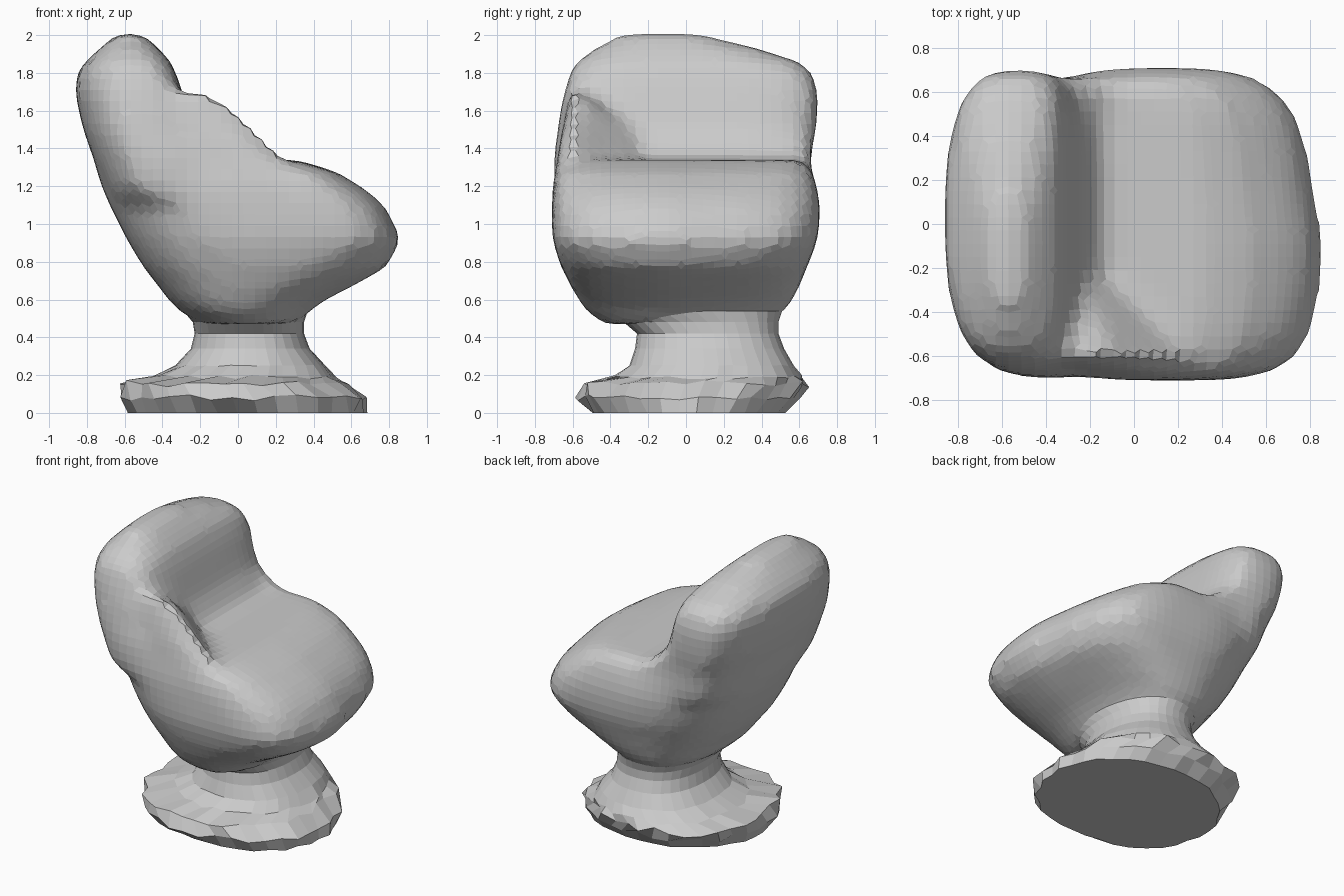
import bpy, bmesh, random
from math import cos, sin, pi
random.seed(4)


def mesh_object(name, bm):
    bmesh.ops.recalc_face_normals(bm, faces=bm.faces[:])
    me = bpy.data.meshes.new(name)
    bm.to_mesh(me)
    bm.free()
    ob = bpy.data.objects.new(name, me)
    bpy.context.collection.objects.link(ob)
    return ob


def loft(bm, rings, sides, jitters=None):
    """Stack rounded rings: (z, x0, x1, y0, y1, squareness at +x, at -x)."""
    prev = None
    for r, (z, x0, x1, y0, y1, nf, nr) in enumerate(rings):
        jit = jitters[r] if jitters else 0
        ring = []
        for i in range(sides):
            a = 2 * pi * (i + 0.5) / sides
            c, s = cos(a), sin(a)
            n = nf if c > 0 else nr
            k = (abs(c) ** n + abs(s) ** n) ** (-1 / n)
            k *= 1 + random.uniform(-jit, jit)
            ring.append(bm.verts.new(((x0 + x1) / 2 + (x1 - x0) / 2 * c * k,
                                      (y0 + y1) / 2 + (y1 - y0) / 2 * s * k,
                                      z + (random.uniform(-jit, jit) * 0.4 if r else 0))))
        if prev:
            for i in range(sides):
                j = (i + 1) % sides
                bm.faces.new((prev[i], prev[j], ring[j], ring[i]))
        else:
            bm.faces.new(ring[::-1])
        prev = ring
    bm.faces.new(prev)


def hull(bm, points):
    vs = [bm.verts.new(p) for p in points]
    res = bmesh.ops.convex_hull(bm, input=vs)
    junk = [v for v in res["geom_interior"] if isinstance(v, bmesh.types.BMVert)]
    bmesh.ops.delete(bm, geom=junk, context='VERTS')


bm = bmesh.new()
# Seat cushion and rounded shell underneath
loft(bm, [
    (0.47, -0.20, 0.32, -0.44, 0.44, 2.2, 2.2),
    (0.54, -0.31, 0.38, -0.53, 0.52, 2.3, 2.3),
    (0.60, -0.37, 0.47, -0.57, 0.57, 2.5, 2.4),
    (0.67, -0.42, 0.61, -0.61, 0.60, 2.8, 2.5),
    (0.77, -0.50, 0.79, -0.66, 0.64, 3.5, 2.6),
    (0.92, -0.59, 0.87, -0.71, 0.70, 5.0, 2.6),
    (1.08, -0.67, 0.79, -0.71, 0.71, 5.0, 2.6),
    (1.17, -0.71, 0.70, -0.71, 0.70, 5.0, 2.6),
    (1.28, -0.75, 0.52, -0.69, 0.67, 6.0, 2.6),
    (1.34, -0.76, 0.31, -0.65, 0.63, 6.0, 2.6)], 48)
# Pull the front edge back at its far and near ends
for v in bm.verts:
    if v.co.x > 0:
        bend = 0.11 if v.co.y > -0.1 else 0.05
        v.co.x -= min(1, v.co.x / 0.6) * bend * abs((v.co.y + 0.1) / 0.7)
# Leaning backrest
loft(bm, [
    (1.15, -0.69, -0.06, -0.70, 0.66, 5, 2.5),
    (1.36, -0.77, -0.15, -0.70, 0.66, 5, 2.5),
    (1.50, -0.82, -0.24, -0.68, 0.69, 5, 2.5),
    (1.68, -0.86, -0.29, -0.65, 0.70, 5, 2.5),
    (1.78, -0.86, -0.32, -0.62, 0.68, 5, 2.5),
    (1.85, -0.82, -0.35, -0.59, 0.62, 4, 2.5),
    (1.93, -0.73, -0.42, -0.48, 0.38, 3, 2.4),
    (2.01, -0.64, -0.51, -0.34, 0.06, 3, 2.4)], 48)
# Arm wings: a tall one on the front side, a low one behind
hull(bm, [(-0.50, -0.62, 1.70), (-0.21, -0.61, 1.71), (-0.11, -0.58, 1.70),
          (0.24, -0.62, 1.37), (0.32, -0.65, 1.25), (-0.18, -0.32, 1.50),
          (-0.05, -0.27, 1.30), (-0.50, -0.20, 1.50), (-0.35, -0.69, 1.2),
          (0.20, -0.71, 1.2), (-0.40, -0.20, 1.2), (-0.10, -0.70, 0.9)])
hull(bm, [(-0.45, 0.66, 1.55), (-0.24, 0.62, 1.42), (-0.22, 0.52, 1.38),
          (-0.05, 0.60, 1.33), (0.05, 0.66, 1.22), (-0.1, 0.48, 1.30),
          (-0.45, 0.40, 1.45), (-0.40, 0.66, 1.2), (-0.40, 0.40, 1.2)])
chair = mesh_object("chair_body", bm)
# Fuse the parts into one coarse faceted skin
m = chair.modifiers.new("fuse", 'REMESH')
m.mode = 'VOXEL'
m.voxel_size = 0.06
m = chair.modifiers.new("soften", 'SMOOTH')
m.factor = 0.5
m.iterations = 3

# Flared pedestal with a ragged-edged foot
bm = bmesh.new()
loft(bm, [
    (0.00, -0.57, 0.67, -0.50, 0.52, 2.2, 2.2),
    (0.08, -0.62, 0.68, -0.57, 0.60, 2.1, 2.1),
    (0.16, -0.62, 0.57, -0.55, 0.65, 2.1, 2.1),
    (0.19, -0.46, 0.52, -0.38, 0.62, 2.1, 2.1),
    (0.25, -0.33, 0.46, -0.30, 0.57, 2.3, 2.3),
    (0.34, -0.25, 0.38, -0.27, 0.52, 2.3, 2.3),
    (0.42, -0.23, 0.35, -0.26, 0.49, 2.3, 2.3),
    (0.48, -0.24, 0.35, -0.33, 0.49, 2.3, 2.3),
    (0.54, -0.29, 0.37, -0.50, 0.51, 2.2, 2.2)], 36,
    [0.03, 0.04, 0.06, 0.03, 0.01, 0, 0, 0, 0])
mesh_object("pedestal", bm)
